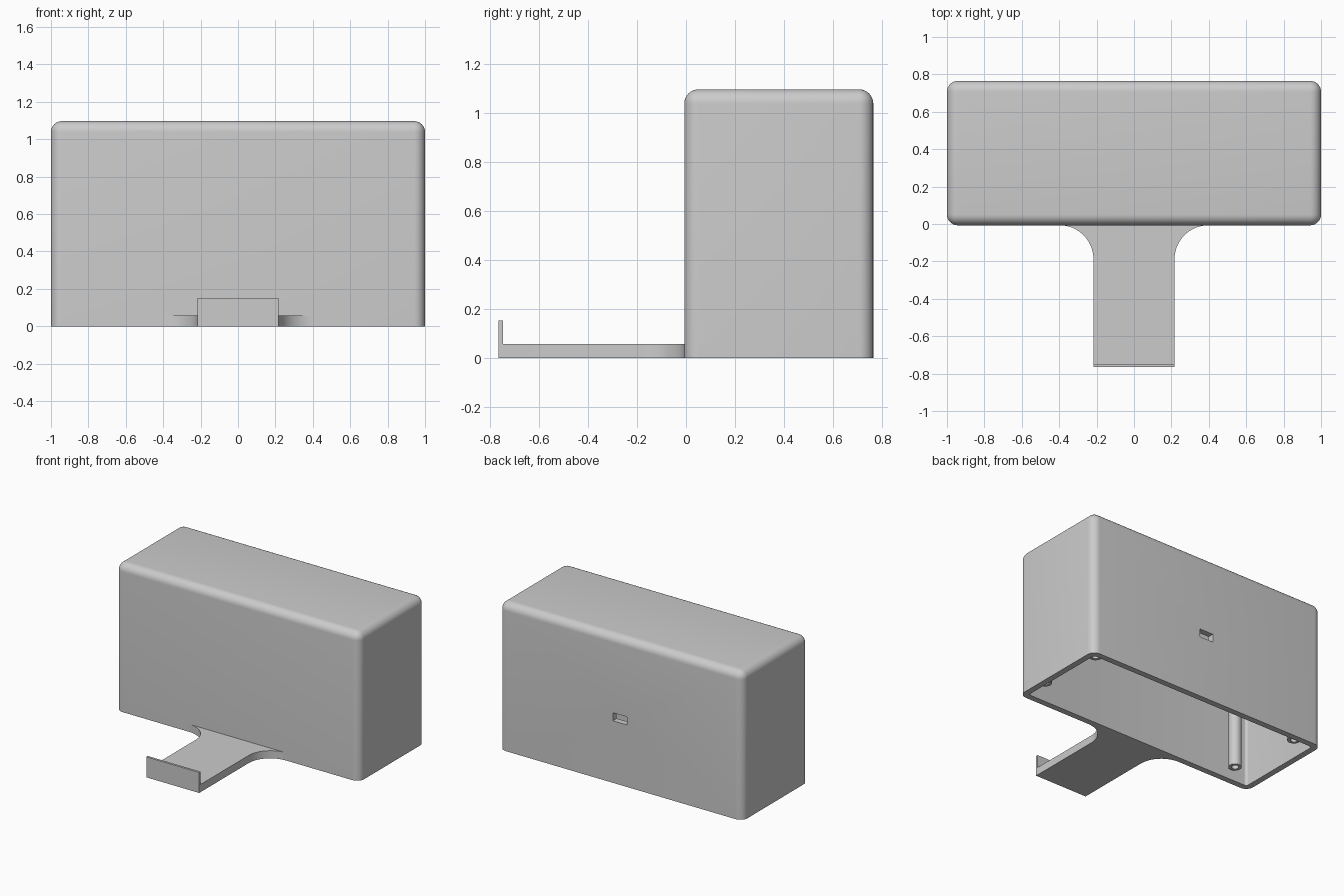
import bpy, bmesh, math
from mathutils import Vector

cube = bpy.data.objects.get("Cube")
if cube:
    bpy.data.objects.remove(cube, do_unlink=True)

grey = bpy.data.materials.new("light grey plastic")
grey.use_nodes = True
colour = (0.6, 0.6, 0.6, 1)
grey.diffuse_color = colour
grey.node_tree.nodes["Principled BSDF"].inputs["Base Color"].default_value = colour

FRONT, BACK, TOP, WALL = -0.007, 0.765, 1.097, 0.045


def add_object(name, bm, smooth=True):
    bmesh.ops.recalc_face_normals(bm, faces=bm.faces[:])
    mesh = bpy.data.meshes.new(name)
    bm.to_mesh(mesh)
    bm.free()
    mesh.materials.append(grey)
    obj = bpy.data.objects.new(name, mesh)
    bpy.context.collection.objects.link(obj)
    if smooth:
        shade(obj)
    return obj


def shade(obj):
    bpy.ops.object.select_all(action="DESELECT")
    obj.select_set(True)
    bpy.context.view_layer.objects.active = obj
    bpy.ops.object.shade_smooth_by_angle(angle=math.radians(35))


def box(name, low, high, radius=0):
    """Box with every edge rounded except those around the bottom."""
    bm = bmesh.new()
    bmesh.ops.create_cube(bm, size=1)
    low, high = Vector(low), Vector(high)
    for v in bm.verts:
        v.co = (low + high) / 2 + v.co * (high - low)
    if radius:
        edges = [e for e in bm.edges if max(v.co.z for v in e.verts) > low.z + 0.01]
        bmesh.ops.bevel(bm, geom=edges, offset=radius, segments=8,
                        profile=0.5, affect="EDGES")
    return add_object(name, bm, False)


def cut(target, cutter):
    cutter.hide_render = True
    mod = target.modifiers.new("cut", "BOOLEAN")
    mod.operation = "DIFFERENCE"
    mod.solver = "EXACT"
    mod.object = cutter
    bpy.context.view_layer.objects.active = target
    bpy.ops.object.modifier_apply(modifier=mod.name)
    bpy.data.objects.remove(cutter, do_unlink=True)


# Hollow case, open underneath, with a port through the back
case = box("case", (-1, FRONT, 0), (1, BACK, TOP), 0.058)
cut(case, box("cavity", (-1 + WALL, FRONT + WALL, -0.1),
              (1 - WALL, BACK - WALL, TOP - WALL), 0.02))
cut(case, box("port_cutter", (-0.05, BACK - 0.1, 0.46), (0.065, BACK + 0.1, 0.52)))
shade(case)


# Hollow screw posts hanging from the ceiling
def screw_post(name, x, y, bottom):
    bm = bmesh.new()
    profile = [(0, 0.4), (0.024, 0.4), (0.024, bottom), (0.045, bottom), (0.045, TOP - 0.03)]
    verts = [bm.verts.new((x + r, y, z)) for r, z in profile]
    edges = [bm.edges.new(pair) for pair in zip(verts, verts[1:])]
    bmesh.ops.spin(bm, geom=verts + edges, cent=(x, y, 0), axis=(0, 0, 1),
                   angle=math.tau, steps=24, use_duplicate=False)
    bmesh.ops.remove_doubles(bm, verts=bm.verts[:], dist=0.0001)
    add_object(name, bm)


screw_post("back_left_post", 0.87, BACK - 0.13, 0.06)
screw_post("back_right_post", -0.87, BACK - 0.13, 0.06)
screw_post("front_left_post", 0.88, FRONT + 0.13, 0.08)
screw_post("front_right_post", -0.8, FRONT + 0.11, 0.06)

# Front arm, flaring into the case with two quarter-round fillets
HALF, FLARE, TIP, THICK = 0.217, 0.18, -0.765, 0.057
side = [(HALF, TIP)]
for i in range(17):
    a = math.pi / 2 * i / 16
    side.append((HALF + FLARE * (1 - math.cos(a)), FRONT - FLARE + FLARE * math.sin(a)))
side.append((HALF + FLARE, FRONT + 0.01))
outline = side + [(-x, y) for x, y in reversed(side)]
bm = bmesh.new()
base = bm.faces.new([bm.verts.new((x, y, 0)) for x, y in outline])
grown = bmesh.ops.extrude_face_region(bm, geom=[base], use_keep_orig=True)
bmesh.ops.translate(bm, vec=(0, 0, THICK),
                    verts=[g for g in grown["geom"] if isinstance(g, bmesh.types.BMVert)])
add_object("front_arm", bm)

# Upright lip at the tip of the arm
box("arm_lip", (-HALF, TIP, 0), (HALF, TIP + 0.017, 0.152))
